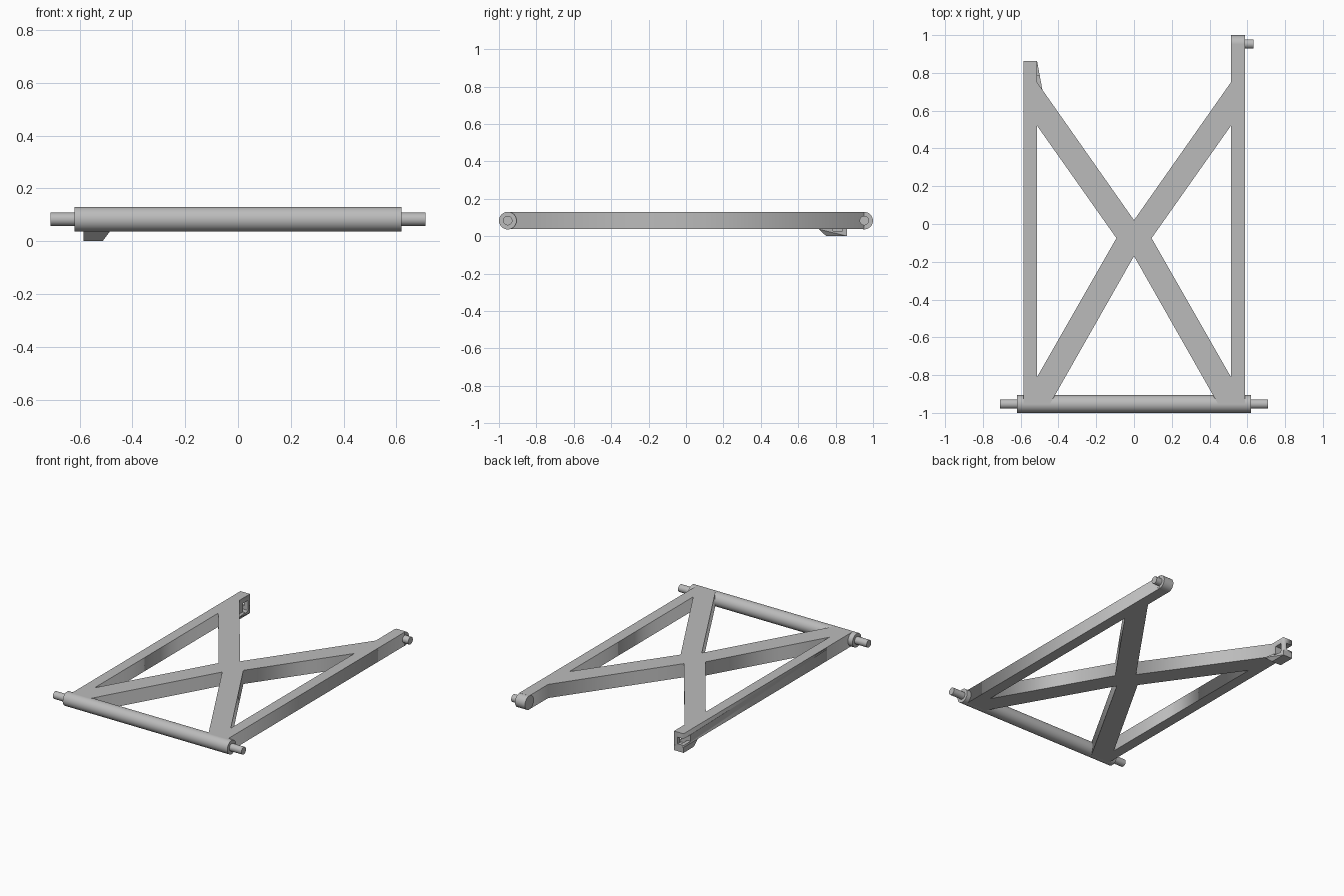
import bpy, bmesh, math
from mathutils import Matrix

cube = bpy.data.objects.get("Cube")
if cube:
    bpy.data.objects.remove(cube, do_unlink=True)

grey = bpy.data.materials.new("plain_grey")
grey.use_nodes = True
colour = (0.5, 0.5, 0.5, 1)
grey.diffuse_color = colour
grey.node_tree.nodes["Principled BSDF"].inputs["Base Color"].default_value = colour

AXIS_Z = 0.083      # height of every shaft centre
BOTTOM, TOP = 0.037, 0.13


def finish(name, bm):
    bmesh.ops.recalc_face_normals(bm, faces=bm.faces[:])
    mesh = bpy.data.meshes.new(name)
    bm.to_mesh(mesh)
    bm.free()
    mesh.materials.append(grey)
    obj = bpy.data.objects.new(name, mesh)
    bpy.context.collection.objects.link(obj)
    return obj


def select_only(obj):
    bpy.ops.object.select_all(action='DESELECT')
    obj.select_set(True)
    bpy.context.view_layer.objects.active = obj


def shaft(name, x0, x1, y, radius):
    """Cylinder lying along x."""
    bm = bmesh.new()
    bmesh.ops.create_cone(bm, cap_ends=True, segments=40, radius1=radius,
                          radius2=radius, depth=x1 - x0)
    bmesh.ops.rotate(bm, verts=bm.verts[:], matrix=Matrix.Rotation(math.pi / 2, 3, 'Y'))
    bmesh.ops.translate(bm, verts=bm.verts[:], vec=((x0 + x1) / 2, y, AXIS_Z))
    obj = finish(name, bm)
    select_only(obj)
    bpy.ops.object.shade_smooth_by_angle(angle=math.radians(35))
    return obj


def box(name, x, y, z):
    bm = bmesh.new()
    bmesh.ops.create_cube(bm, size=1)
    for v in bm.verts:
        v.co = [r[0] if c < 0 else r[1] for r, c in zip((x, y, z), v.co)]
    return finish(name, bm)


# Flat frame: both rails and the cross brace, with two triangular openings
outline = [(-0.585, -0.953), (-0.585, 0.862), (-0.513, 0.862), (-0.513, 0.75),
           (0, 0.02), (0.513, 0.75), (0.513, 0.953), (0.588, 0.953),
           (0.588, -0.953), (0.445, -0.953), (0, -0.17), (-0.445, -0.953)]
opening = [(-0.513, 0.52), (-0.093, -0.075), (-0.513, -0.81)]
curve = bpy.data.curves.new("frame", 'CURVE')
curve.dimensions = '2D'
curve.fill_mode = 'BOTH'
curve.extrude = (TOP - BOTTOM) / 2
for loop in (outline, opening, [(-x, y) for x, y in opening]):
    spline = curve.splines.new('POLY')
    spline.points.add(len(loop) - 1)
    for point, (x, y) in zip(spline.points, loop):
        point.co = (x, y, 0, 1)
    spline.use_cyclic_u = True
curve.materials.append(grey)
frame = bpy.data.objects.new("frame", curve)
bpy.context.collection.objects.link(frame)
frame.location.z = (TOP + BOTTOM) / 2
select_only(frame)
bpy.ops.object.convert(target='MESH')
frame = bpy.context.object
bm = bmesh.new()
bm.from_mesh(frame.data)
bmesh.ops.remove_doubles(bm, verts=bm.verts[:], dist=0.0001)
bmesh.ops.recalc_face_normals(bm, faces=bm.faces[:])
bm.to_mesh(frame.data)
bm.free()

# Latch block under the shorter rail, with a sloping front
bm = bmesh.new()
upper = [(-0.585, 0.71), (-0.485, 0.71), (-0.513, 0.75), (-0.513, 0.862), (-0.585, 0.862)]
lower = [(-0.585, 0.75), (-0.513, 0.75), (-0.513, 0.862), (-0.585, 0.862)]
for loop, z in ((upper, BOTTOM), (lower, 0)):
    for x, y in loop:
        bm.verts.new((x, y, z))
bmesh.ops.convex_hull(bm, input=bm.verts[:])
latch = finish("latch_block", bm)

# Latch channel, open at the back and outside, and the window through its inner wall
cutters = [box("channel_cutter", (-0.65, -0.54), (0.785, 0.9), (0.05, 0.095)),
           box("window_cutter", (-0.56, -0.45), (0.785, 0.838), (0.027, 0.095))]
for cutter in cutters:
    cutter.hide_render = True
    for target in (frame, latch):
        cut = target.modifiers.new("cut", 'BOOLEAN')
        cut.operation = 'DIFFERENCE'
        cut.solver = 'EXACT'
        cut.object = cutter
        select_only(target)
        bpy.ops.object.modifier_apply(modifier=cut.name)
for cutter in cutters:
    bpy.data.objects.remove(cutter, do_unlink=True)

# Front hinge bar with a pin at each end
shaft("hinge_bar", -0.62, 0.62, -0.953, 0.047)
shaft("right_hinge_pin", -0.71, -0.61, -0.953, 0.025)
shaft("left_hinge_pin", 0.61, 0.71, -0.953, 0.025)

# Rounded end and pin of the longer rail
shaft("rail_end", 0.513, 0.588, 0.953, 0.0465)
shaft("rail_pin", 0.58, 0.632, 0.953, 0.025)
